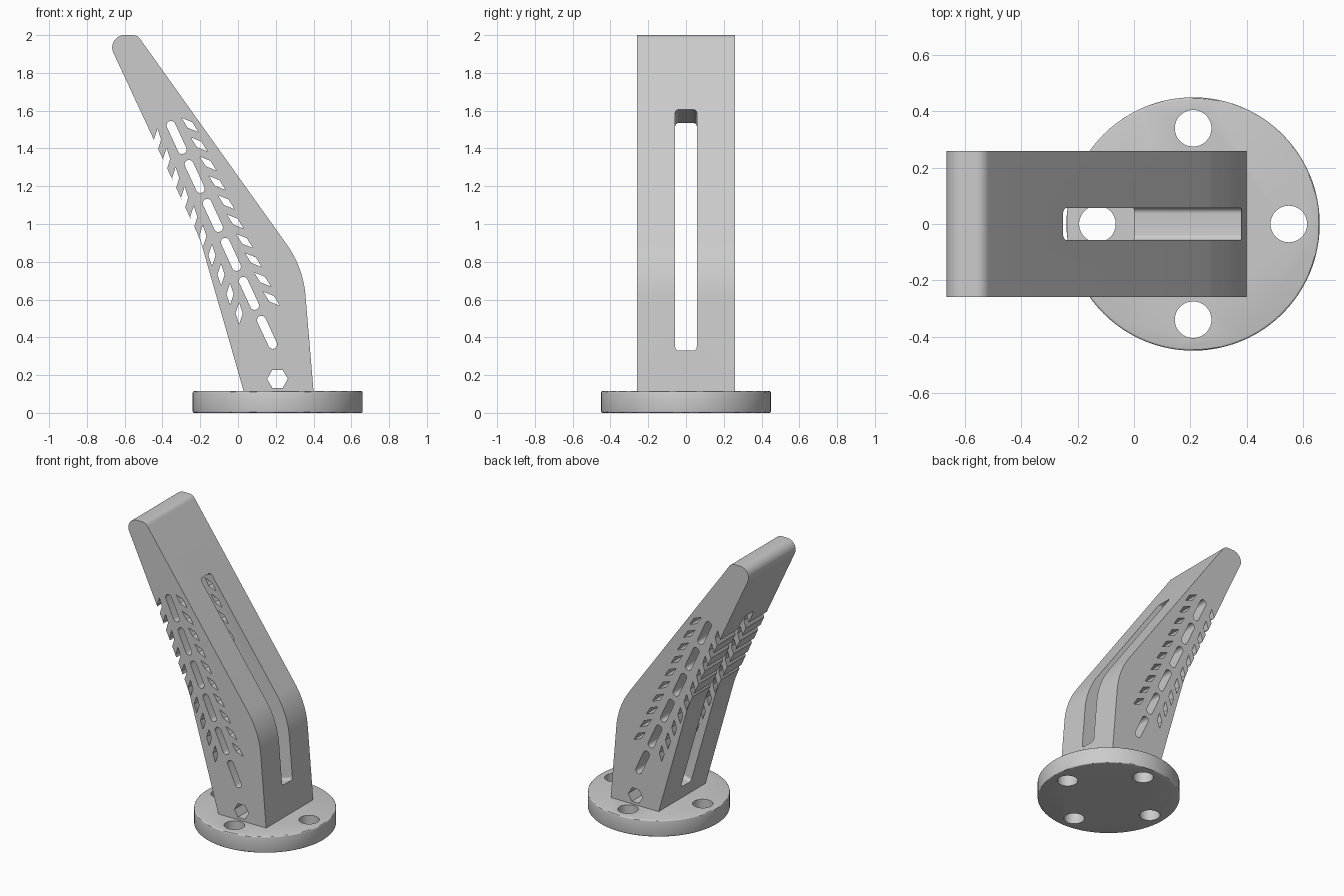
import bpy, bmesh, math
from mathutils import Vector

if "Cube" in bpy.data.objects:
    bpy.data.objects.remove(bpy.data.objects["Cube"])

grey = bpy.data.materials.new("light grey")
grey.diffuse_color = (0.6, 0.6, 0.6, 1)
grey.use_nodes = True
grey.node_tree.nodes["Principled BSDF"].inputs["Base Color"].default_value = grey.diffuse_color


def rounded(corners, steps=12):
    """Polygon from (x, y, radius) corners, with arcs at the rounded ones."""
    out = []
    n = len(corners)
    for i, (x, y, r) in enumerate(corners):
        p = Vector((x, y))
        if r == 0:
            out.append(p)
            continue
        a = (Vector(corners[i - 1][:2]) - p).normalized()
        b = (Vector(corners[(i + 1) % n][:2]) - p).normalized()
        half = a.angle(b) / 2
        centre = p + (a + b).normalized() * r / math.sin(half)
        start = p + a * r / math.tan(half) - centre
        end = p + b * r / math.tan(half) - centre
        sweep = math.atan2(start.x * end.y - start.y * end.x, start.dot(end))
        for k in range(steps + 1):
            t = sweep * k / steps
            c, s = math.cos(t), math.sin(t)
            out.append(centre + Vector((start.x * c - start.y * s, start.x * s + start.y * c)))
    return out


def prism(bm, points, offset):
    """Closed solid swept from a polygon along an offset."""
    off = Vector(offset)
    low = [bm.verts.new(p) for p in points]
    high = [bm.verts.new(Vector(p) + off) for p in points]
    bm.faces.new(low)
    bm.faces.new(high[::-1])
    for i in range(len(low)):
        j = (i + 1) % len(low)
        bm.faces.new((low[j], low[i], high[i], high[j]))


def through_y(bm, points, half):
    prism(bm, [(p[0], -half, p[1]) for p in points], (0, 2 * half, 0))


def circle(x, y, r, n):
    return [(x + r * math.cos(math.tau * k / n), y + r * math.sin(math.tau * k / n)) for k in range(n)]


def make(name, bm):
    bmesh.ops.recalc_face_normals(bm, faces=bm.faces)
    mesh = bpy.data.meshes.new(name)
    bm.to_mesh(mesh)
    bm.free()
    mesh.materials.append(grey)
    obj = bpy.data.objects.new(name, mesh)
    bpy.context.collection.objects.link(obj)
    return obj


def activate(obj):
    bpy.ops.object.select_all(action='DESELECT')
    obj.select_set(True)
    bpy.context.view_layer.objects.active = obj


def cut(obj, cutter):
    activate(obj)
    mod = obj.modifiers.new("cut", 'BOOLEAN')
    mod.operation = 'DIFFERENCE'
    mod.solver = 'EXACT'
    mod.object = cutter
    bpy.ops.object.modifier_apply(modifier=mod.name)
    bpy.data.objects.remove(cutter)


# Round base plate with softened rims
BASE_X, BASE_H = 0.21, 0.115
bm = bmesh.new()
prism(bm, [(x, y, 0) for x, y in circle(BASE_X, 0, 0.45, 96)], (0, 0, BASE_H))
base = make("base_plate", bm)
activate(base)
bevel = base.modifiers.new("rim", 'BEVEL')
bevel.width, bevel.segments = 0.008, 3
bpy.ops.object.modifier_apply(modifier=bevel.name)

# Four mounting holes
bm = bmesh.new()
for k in range(4):
    a = k * math.pi / 2
    ring = circle(BASE_X + 0.34 * math.cos(a), 0.34 * math.sin(a), 0.065, 48)
    prism(bm, [(x, y, -0.1) for x, y in ring], (0, 0, 0.4))
cut(base, make("mounting_hole_cutter", bm))

# Leaning arm
bm = bmesh.new()
through_y(bm, rounded([
    (0.034, 0.1, 0), (0.401, 0.1, 0), (0.345, 0.77, 0.54),
    (-0.533, 2.0, 0.05), (-0.703, 2.0, 0.065), (-0.2, 0.918, 0.7)]), 0.26)
arm = make("leaning_arm", bm)

# Long slot running through the arm, tilted to match the lean
bm = bmesh.new()
section = rounded([(-0.057, 0, 0.02), (0.057, 0, 0.02), (0.057, 1.467, 0.02), (-0.057, 1.467, 0.02)], 6)
prism(bm, [(-1, p.x, p.y - 0.0855) for p in section], (2, 0, 0.6))
cut(arm, make("long_slot_cutter", bm))

# Side openings: hexagon, row of rounded slots, two rows of diamonds
bm = bmesh.new()
through_y(bm, circle(0.209, 0.18, 0.055, 6), 0.5)

lean = Vector((0.42, -0.907)).normalized()
side = Vector((-lean.y, lean.x))
for k in range(6):
    c = Vector((-0.325 + 0.0958 * k, 1.458 - 0.2063 * k))
    pts = []
    for i in range(26):
        end = 1 if i < 13 else -1
        a = math.pi * ((i % 13) / 12 - 0.5)
        pts.append(c + end * (lean * (0.0706 + 0.0235 * math.cos(a)) + side * 0.0235 * math.sin(a)))
    through_y(bm, pts, 0.5)

for x, z, angle in ((-0.254, 1.524, -40), (-0.426, 1.447, 90.5)):
    a = math.radians(angle)
    u = Vector((math.cos(a), math.sin(a)))
    v = Vector((-u.y, u.x))
    for k in range(10):
        c = Vector((x + 0.048 * k, z - 0.1022 * k))
        through_y(bm, [c + u * 0.058, c + v * 0.019, c - u * 0.058, c - v * 0.019], 0.5)
cut(arm, make("side_opening_cutter", bm))

# Smooth the curved walls, keep edges sharp
for obj in (base, arm):
    activate(obj)
    bpy.ops.object.shade_smooth_by_angle(angle=math.radians(30))
